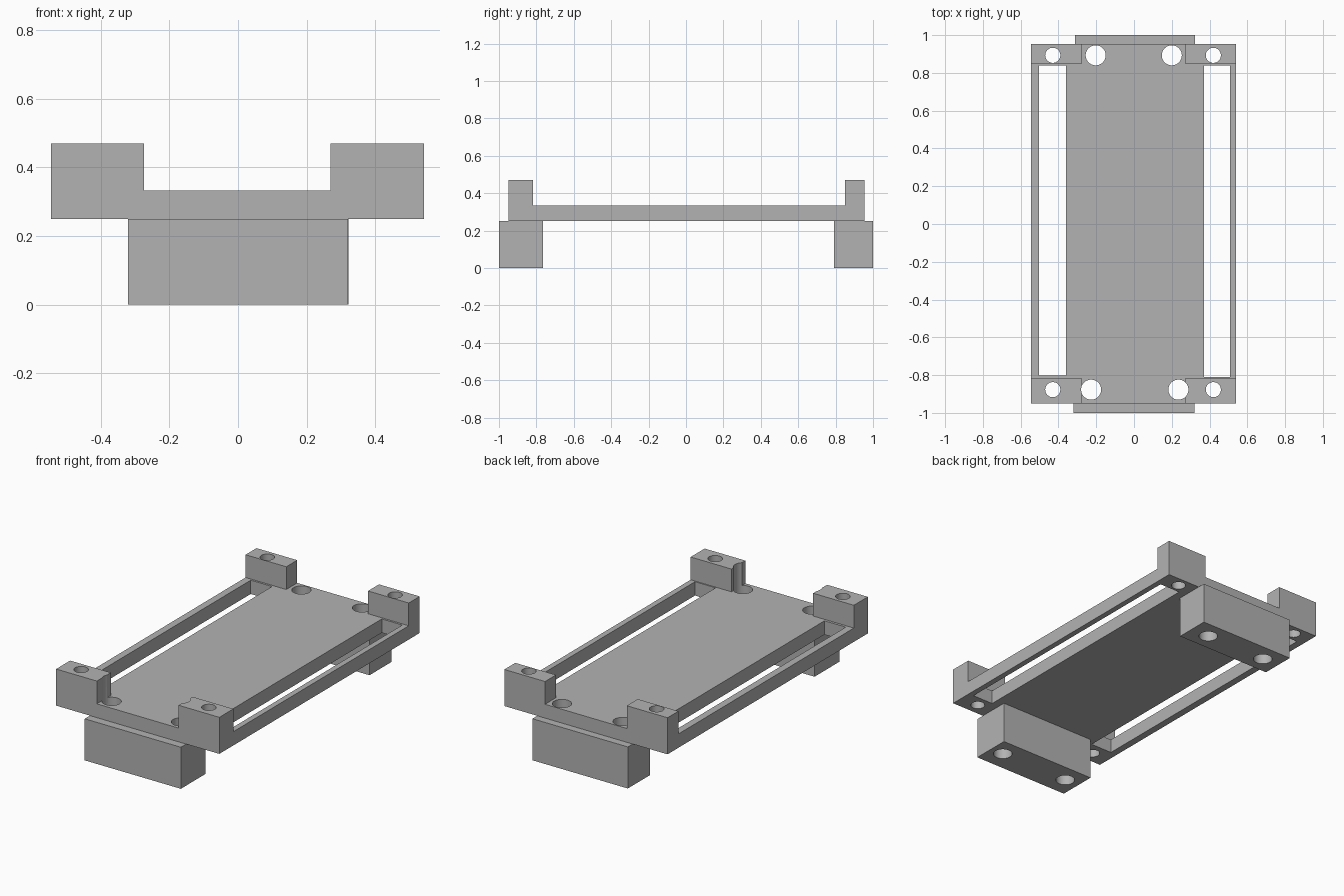
import bpy
from mathutils import Vector

cube = bpy.data.objects.get("Cube")
if cube:
    bpy.data.objects.remove(cube, do_unlink=True)

grey = bpy.data.materials.new("plain grey")
grey.use_nodes = True
colour = (0.45, 0.45, 0.45, 1)
grey.diffuse_color = colour
grey.node_tree.nodes["Principled BSDF"].inputs["Base Color"].default_value = colour


def box(name, low, high):
    """Block spanning two opposite corners."""
    low, high = Vector(low), Vector(high)
    bpy.ops.mesh.primitive_cube_add(size=1, location=(low + high) / 2)
    ob = bpy.context.object
    ob.name = name
    ob.scale = high - low
    bpy.ops.object.transform_apply(location=True, rotation=False, scale=True)
    ob.data.materials.append(grey)
    return ob


def drill(x, y, radius):
    """Upright cutter for a round through hole."""
    bpy.ops.mesh.primitive_cylinder_add(vertices=48, radius=radius, depth=2, location=(x, y, 0.2))
    ob = bpy.context.object
    ob.name = "hole_cutter"
    ob.data.materials.append(grey)
    return ob


def cut(target, cutters):
    for cutter in cutters:
        cutter.hide_render = True
        mod = target.modifiers.new("cut", "BOOLEAN")
        mod.operation = "DIFFERENCE"
        mod.solver = "EXACT"
        mod.object = cutter
        bpy.context.view_layer.objects.active = target
        bpy.ops.object.modifier_apply(modifier=mod.name)


BASE, DECK, TOP = 0.25, 0.333, 0.47

# Tray and the two feet under its ends
tray = box("tray", (-0.545, -0.95, BASE), (0.541, 0.954, TOP))
front_foot = box("front_foot", (-0.32, -1, 0), (0.32, -0.765, BASE))
back_foot = box("back_foot", (-0.313, 0.79, 0), (0.322, 1, BASE))

# Clear the space above the deck, leaving four corner posts
clearings = [
    box("long_clearing", (-0.274, -1.2, DECK), (0.27, 1.2, 0.7)),
    box("cross_clearing", (-0.8, -0.817, DECK), (0.8, 0.85, 0.7)),
]

# Long slots between the deck and the side rails
slots = [
    box("right_slot", (-0.502, -0.802, 0.1), (-0.36, 0.838, 0.7)),
    box("left_slot", (0.37, -0.81, 0.1), (0.507, 0.838, 0.7)),
]

# Small holes through the posts, large holes through deck and feet
post_holes = [drill(x, y, 0.04) for x in (-0.43, 0.42) for y in (-0.877, 0.893)]
front_holes = [drill(x, -0.877, 0.053) for x in (-0.227, 0.235)]
back_holes = [drill(x, 0.893, 0.053) for x in (-0.203, 0.2)]

cut(tray, clearings + slots + post_holes + front_holes + back_holes)
cut(front_foot, front_holes)
cut(back_foot, back_holes)

for cutter in clearings + slots + post_holes + front_holes + back_holes:
    bpy.data.objects.remove(cutter, do_unlink=True)

# Round hole walls, crisp block edges
bpy.ops.object.select_all(action="DESELECT")
for part in (tray, front_foot, back_foot):
    part.select_set(True)
bpy.context.view_layer.objects.active = tray
bpy.ops.object.shade_smooth_by_angle()
